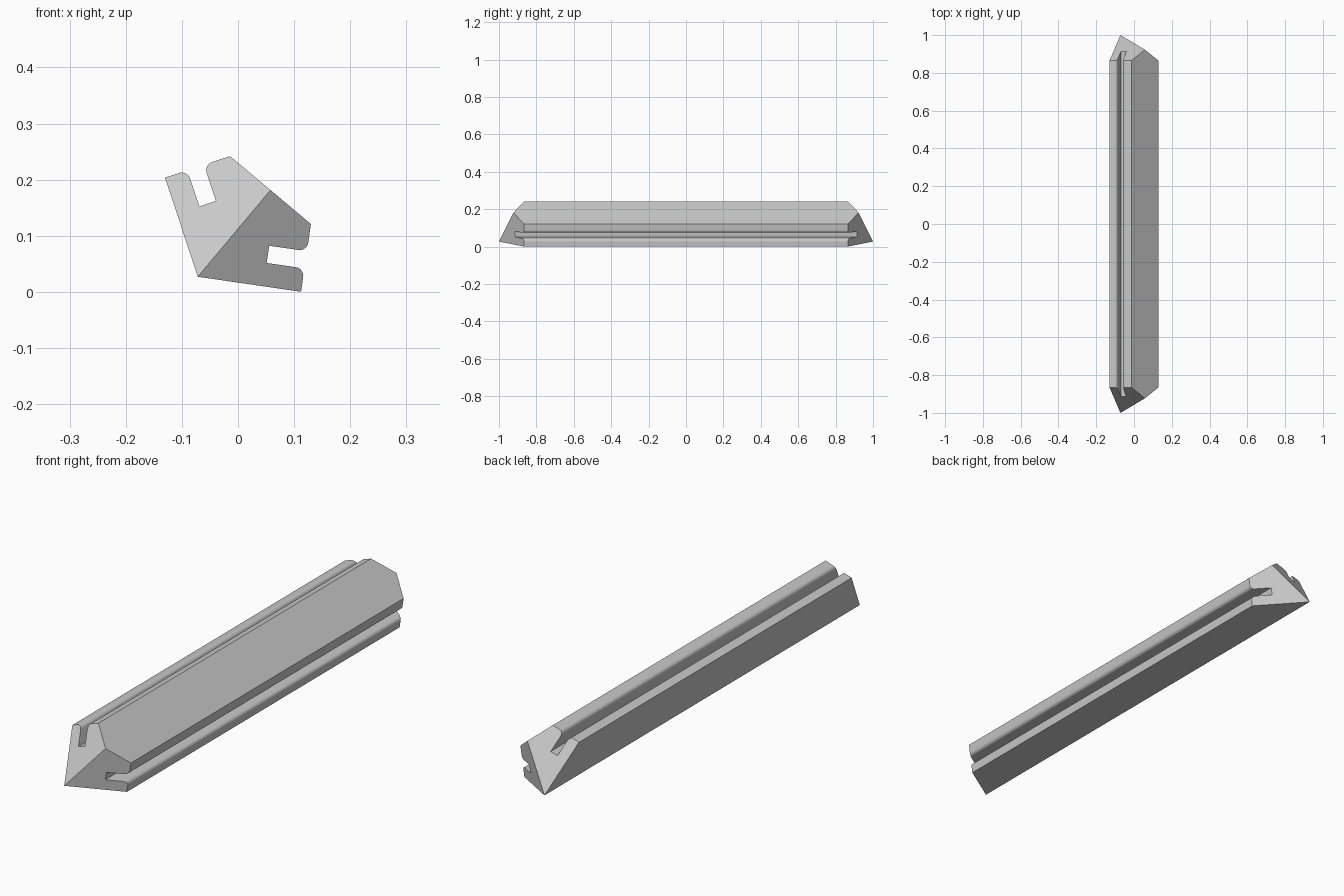
import bpy, bmesh, math
from mathutils import Vector

cube = bpy.data.objects.get("Cube")
if cube:
    bpy.data.objects.remove(cube, do_unlink=True)

WING = 0.186                       # length of each wing from the outer corner
TILT = math.radians(50)            # direction of the symmetry axis
HALF = math.radians(58.28)         # half the angle between the wings
SLOPE = math.tan(math.radians(36)) # mitre of the ends
CORNER = Vector((-0.0717, 0.027))
R = 0.0155                         # rounding of the slot lips


def arc(cx, cy, start, end, steps=8):
    """Points of a rounded lip, angles in degrees."""
    return [(cx + R * math.cos(a), cy + R * math.sin(a))
            for a in (math.radians(start + (end - start) * i / steps)
                      for i in range(steps + 1))]


# Half section: distance along the wing, height above its outer face
half = [(WING, 0)]
half += arc(WING - R, 0.042 - R, 0, 90)
half += [(0.118, 0.042), (0.118, 0.073)]
half += arc(WING - R, 0.073 + R, -90, 0)
half += [(WING, 0.122)]
ridge = (0.2017 * math.cos(HALF), 0.2017 * math.sin(HALF))


def place(point, side):
    """Section point to x, z and the y of its mitred end."""
    s, t = point
    a = TILT - side * HALF
    along = Vector((math.cos(a), math.sin(a)))
    up = Vector((-along.y, along.x)) * side
    p = CORNER + along * s + up * t
    return p.x, 1 - SLOPE * s, p.y


# Closed section: corner, right wing, ridge, left wing
section = [place((0, 0), 1)] + [place(p, 1) for p in half]
mid = len(section)
section += [place(ridge, 1)] + [place(p, -1) for p in reversed(half)]

bm = bmesh.new()
front = [bm.verts.new((x, -y, z)) for x, y, z in section]
back = [bm.verts.new((x, y, z)) for x, y, z in section]
count = len(section)

# Long sides
for i in range(count):
    j = (i + 1) % count
    bm.faces.new((front[i], front[j], back[j], back[i]))

# Two mitred faces at each end, meeting along the line from corner to ridge
for ring in (front, back):
    bm.faces.new(ring[:mid + 1])
    bm.faces.new(ring[mid:] + ring[:1])
bmesh.ops.recalc_face_normals(bm, faces=bm.faces)

mesh = bpy.data.meshes.new("slotted_edge_beam")
bm.to_mesh(mesh)
bm.free()
beam = bpy.data.objects.new("slotted_edge_beam", mesh)
bpy.context.collection.objects.link(beam)

# Plain grey material
grey = bpy.data.materials.new("light_grey")
grey.use_nodes = True
colour = (0.58, 0.58, 0.58, 1)
grey.diffuse_color = colour
grey.node_tree.nodes["Principled BSDF"].inputs["Base Color"].default_value = colour
mesh.materials.append(grey)

# Smooth lips, sharp edges elsewhere
bpy.ops.object.select_all(action='DESELECT')
beam.select_set(True)
bpy.context.view_layer.objects.active = beam
bpy.ops.object.shade_smooth_by_angle(angle=math.radians(25))
